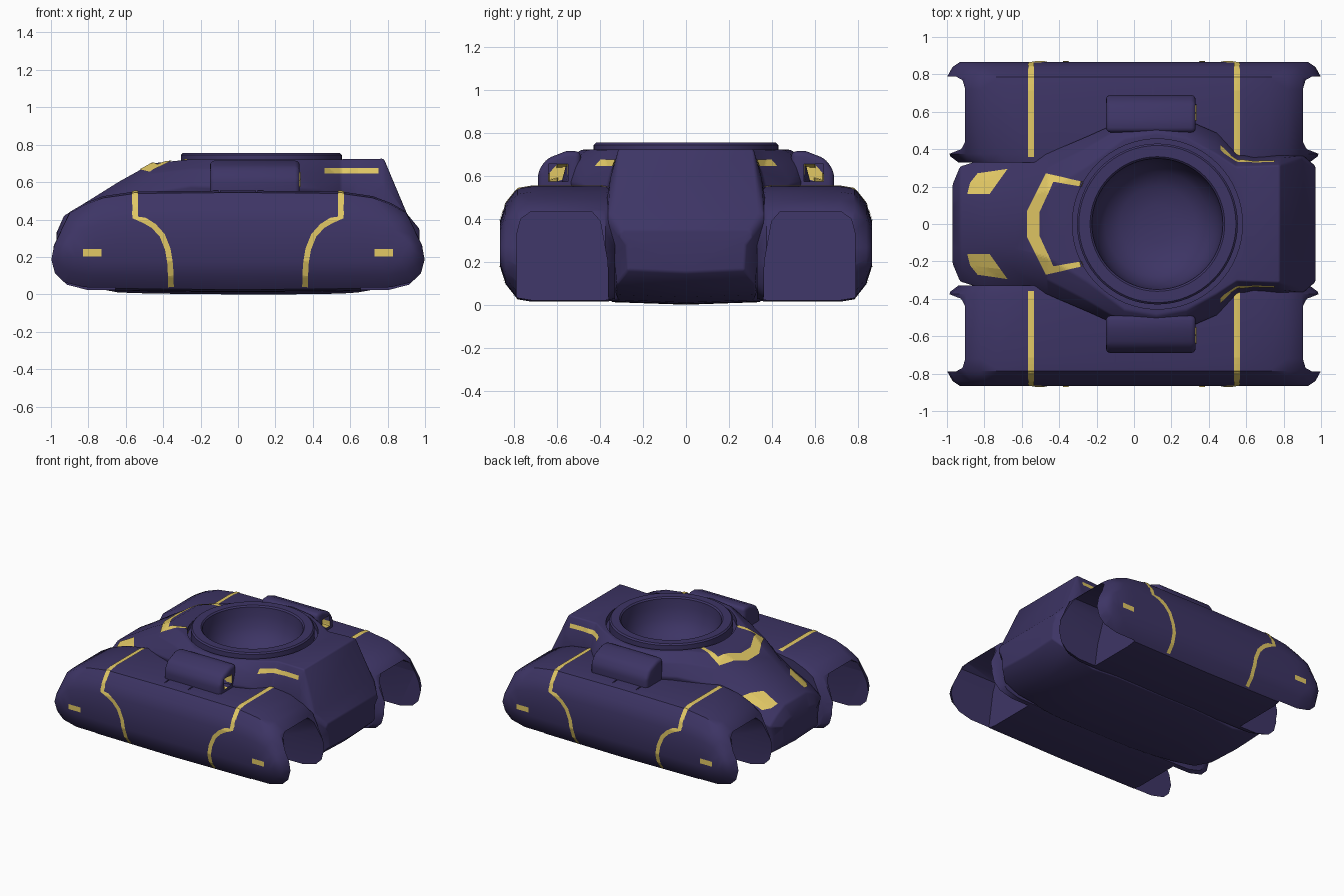
import bpy, bmesh, math
from mathutils import Vector
from mathutils.bvhtree import BVHTree

if "Cube" in bpy.data.objects:
    bpy.data.objects.remove(bpy.data.objects["Cube"], do_unlink=True)


def material(name, rgb):
    m = bpy.data.materials.new(name)
    m.use_nodes = True
    m.diffuse_color = (*rgb, 1)
    bsdf = m.node_tree.nodes["Principled BSDF"]
    bsdf.inputs["Base Color"].default_value = (*rgb, 1)
    bsdf.inputs["Roughness"].default_value = 0.6
    return m


PURPLE = material("dark purple armour", (0.047, 0.035, 0.130))
GOLD = material("gold trim", (0.76, 0.58, 0.13))


def to_object(name, bm, mat):
    me = bpy.data.meshes.new(name)
    bmesh.ops.recalc_face_normals(bm, faces=bm.faces)
    bm.to_mesh(me)
    bm.free()
    me.materials.append(mat)
    ob = bpy.data.objects.new(name, me)
    bpy.context.scene.collection.objects.link(ob)
    return ob


def loft(name, rings):
    """Skin closed rings of equal length and cap both ends."""
    bm = bmesh.new()
    vs = [[bm.verts.new(p) for p in r] for r in rings]
    n = len(vs[0])
    for a, b in zip(vs, vs[1:]):
        for i in range(n):
            j = (i + 1) % n
            bm.faces.new((a[i], a[j], b[j], b[i]))
    bm.faces.new(vs[0])
    bm.faces.new(vs[-1])
    return to_object(name, bm, PURPLE)


def lathe(name, profile, centre, steps=64):
    bm = bmesh.new()
    pts = [bm.verts.new((r, 0, z)) for r, z in profile]
    edges = [bm.edges.new(e) for e in zip(pts, pts[1:])]
    bmesh.ops.spin(bm, geom=pts + edges, cent=(0, 0, 0), axis=(0, 0, 1),
                   angle=2 * math.pi, steps=steps)
    bmesh.ops.remove_doubles(bm, verts=bm.verts, dist=0.0005)
    bmesh.ops.translate(bm, verts=bm.verts, vec=(centre, 0, 0))
    return to_object(name, bm, PURPLE)


def side_box(name, s, xs, ys, zs):
    """Box on the side s, given its x, y and z spans."""
    return loft(name, [[(x, s * ys[0], zs[0]), (x, s * ys[1], zs[0]),
                        (x, s * ys[1], zs[1]), (x, s * ys[0], zs[1])] for x in xs])


def finish(ob, bevel=0, cutters=(), angle=38):
    """Bevel, cut, bake the result and shade it smooth with sharp edges kept."""
    if bevel:
        b = ob.modifiers.new("bevel", 'BEVEL')
        b.width, b.segments, b.angle_limit = bevel, 3, math.radians(25)
    for c in cutters:
        c.hide_render = True
        m = ob.modifiers.new("cut", 'BOOLEAN')
        m.operation, m.object, m.solver = 'DIFFERENCE', c, 'EXACT'
    ob.modifiers.new("triangles", 'TRIANGULATE')
    dg = bpy.context.evaluated_depsgraph_get()
    me = bpy.data.meshes.new_from_object(ob.evaluated_get(dg))
    ob.modifiers.clear()
    ob.data = me
    for p in me.polygons:
        p.use_smooth = True
    me.set_sharp_from_angle(angle=math.radians(angle))
    for c in cutters:
        bpy.data.objects.remove(c, do_unlink=True)
    return ob


# Hull: sections along x (x, top half width, top z, shoulder half width, shoulder z, low z, bottom z)
SECTIONS = [
    (-.97, .12, .33, .22, .29, .22, .16), (-.93, .13, .42, .31, .32, .17, .10),
    (-.80, .11, .50, .35, .38, .12, .04), (-.64, .13, .60, .35, .455, .09, .01),
    (-.46, .18, .70, .38, .55, .06, .004), (-.25, .31, .722, .47, .58, .06, .002),
    (-.05, .46, .722, .56, .57, .06, 0), (.12, .49, .722, .58, .57, .06, 0),
    (.28, .46, .722, .56, .57, .06, 0), (.44, .375, .722, .49, .56, .06, .002),
    (.55, .305, .722, .385, .50, .06, .004), (.64, .31, .724, .365, .47, .07, .01),
    (.78, .315, .725, .375, .45, .12, .035), (.90, .345, .435, .37, .39, .17, .085),
    (.97, .29, .35, .31, .31, .22, .15)]


def section(x, wt, zt, wm, zm, zl, zb):
    bulge = .02 if -.5 < x < .4 else .007
    low = min(wm * .9, .36)
    half = [(wt, zt), ((wt + wm) / 2 + bulge, (zt + zm) / 2 + bulge), (wm, zm),
            (low, zl + .06), (low * .97, zb + .012)]
    return ([(x, y, z) for y, z in half] + [(x, 0, zb)] +
            [(x, -y, z) for y, z in reversed(half)])


TURRET_X = 0.125
hull = loft("hull", [section(*s) for s in SECTIONS])
well = lathe("well_cutter", [(0, .38), (.39, .38), (.39, .68), (.455, .68), (.455, .9), (0, .9)],
             TURRET_X)
finish(hull, 0.02, [well])

# Turret ring with its open bowl
finish(lathe("turret_ring", [(0, .45), (.10, .453), (.20, .475), (.28, .525), (.325, .6),
                             (.345, .68), (.35, .745), (.36, .755), (.42, .755),
                             (.43, .745), (.43, .66)], TURRET_X))

# Side pods
HALF = [(.55, .55), (.72, .525), (.82, .487), (.90, .44), (.95, .335), (.985, .26), (1, .18),
        (.98, .10), (.93, .05), (.82, .022)]
OUTLINE = ([(0, .555)] + HALF + [(0, .014)] + [(-x, z) for x, z in reversed(HALF)])
RINGS = [(.33, .94, .98), (.375, 1, 1), (.72, 1, 1), (.785, 1, .96), (.84, .97, .70),
         (.866, .93, .40)]
ARCH = [(.36, -.1), (.365, .2), (.40, .39), (.44, .435), (.72, .435), (.77, .40),
        (.788, .33), (.79, -.1)]
pods, sponsons = {}, {}
for s, side in ((1, "left"), (-1, "right")):
    pod = loft(side + "_pod", [[(x * sx, s * y, .285 + (z - .285) * sz) for x, z in OUTLINE]
                               for y, sx, sz in RINGS])
    cutters = []
    for e in (1, -1):
        # arched end recess with a slanted back wall
        cutters.append(loft("recess_cutter", [
            [(e * (.66 - .12 * z), s * y, z) for y, z in ARCH],
            [(e * 1.3, s * y, z) for y, z in ARCH]]))
        # narrow panel seams over the top
        seam = (e * .1 - .004, e * .1 + .004)
        cutters.append(side_box("seam_cutter", s, seam, (.3, .9), (.548, .6)))
    pods[s] = finish(pod, 0, cutters)

    # Rounded sponson beside the turret ring, with a deep vent in its rear end
    prof = [(.49, .5), (.69, .5), (.69, .62), (.65, .68), (.56, .715), (.49, .715)]
    sp = loft(side + "_sponson", [[(x, s * y, z) for y, z in prof] for x in (-.15, .33)])
    vent = side_box("vent_cutter", s, (.08, .4), (.55, .64), (.575, .655))
    sponsons[s] = finish(sp, 0.025, [vent])


def decal(name, target, pairs, axis, s=1, along=14, across=5):
    """Lay a thin strip, given as pairs of edge points, onto the target's surface."""
    bm = bmesh.new()
    bm.from_mesh(target.data)
    tree = BVHTree.FromBMesh(bm)
    bm.free()
    cast = {'x': lambda u, v: ((2 * s, u, v), (-s, 0, 0)),
            'y': lambda u, v: ((u, 2 * s, v), (0, -s, 0)),
            'z': lambda u, v: ((u, v, 2), (0, 0, -1))}[axis]
    bm = bmesh.new()

    def drop(p):
        o, d = map(Vector, cast(p.x, p.y))
        loc, nor, _, _ = tree.ray_cast(o, d)
        if loc is None:
            return None
        return bm.verts.new(loc + nor * .003 - d * .0015)

    pairs = [(Vector(a), Vector(b)) for a, b in pairs]
    rows = []
    for k, ((a, b), (c, d)) in enumerate(zip(pairs, pairs[1:])):
        for i in range(0 if k == 0 else 1, along + 1):
            p, q = a.lerp(c, i / along), b.lerp(d, i / along)
            rows.append([drop(p.lerp(q, j / across)) for j in range(across + 1)])
    for r, t in zip(rows, rows[1:]):
        for j in range(across):
            quad = (r[j], r[j + 1], t[j + 1], t[j])
            if all(quad):
                bm.faces.new(quad)
    ob = to_object(name, bm, GOLD)
    # face the strip outward
    ray = Vector(cast(0, 0)[1])
    if sum(p.normal.dot(ray) * p.area for p in ob.data.polygons) > 0:
        ob.data.flip_normals()


def stroke(path, width):
    pts = [Vector(p) for p in path]
    pairs = []
    for i, p in enumerate(pts):
        t = (pts[min(i + 1, len(pts) - 1)] - pts[max(i - 1, 0)]).normalized()
        n = Vector((-t.y, t.x)) * width / 2
        pairs.append((p + n, p - n))
    return pairs


def mirror_y(pairs, s):
    return [((a[0], s * a[1]), (b[0], s * b[1])) for a, b in pairs]


# Gold trim
CURVE = [(.55, .54), (.55, .41), (.50, .395), (.45, .365), (.405, .315), (.375, .24),
         (.362, .16), (.358, .04)]
LAMP = [((-.89, .16), (-.875, .22)), ((-.83, .16), (-.835, .27)), ((-.77, .16), (-.675, .293))]
VISOR = [((-.27, .225), (-.28, .20)), ((-.47, .27), (-.43, .225)), ((-.57, .07), (-.505, .06))]
VENT = [((.55, .655), (.55, .59)), ((.60, .655), (.60, .575)), ((.64, .61), (.64, .575))]
for s, side in ((1, "left"), (-1, "right")):
    for e, end in ((1, "rear"), (-1, "nose")):
        tag = side + "_" + end
        decal(tag + "_top_band", pods[s], stroke([(e * .55, s * .36), (e * .55, s * .855)], .032), 'z')
        decal(tag + "_side_band", pods[s], stroke([(e * x, z) for x, z in CURVE], .03), 'y', s)
        decal(tag + "_marker", pods[s], stroke([(e * .73, .222), (e * .83, .222)], .038), 'y', s)
    decal(side + "_rear_stripe", hull, stroke([(.46, .66), (.75, .66)], .03), 'y', s, 40)
    decal(side + "_headlamp", hull, mirror_y(LAMP, s), 'z')
    decal(side + "_vent_glow", sponsons[s], [((s * a[0], a[1]), (s * b[0], b[1])) for a, b in VENT], 'x')
decal("visor_band", hull, VISOR + mirror_y(VISOR[::-1], -1), 'z')
